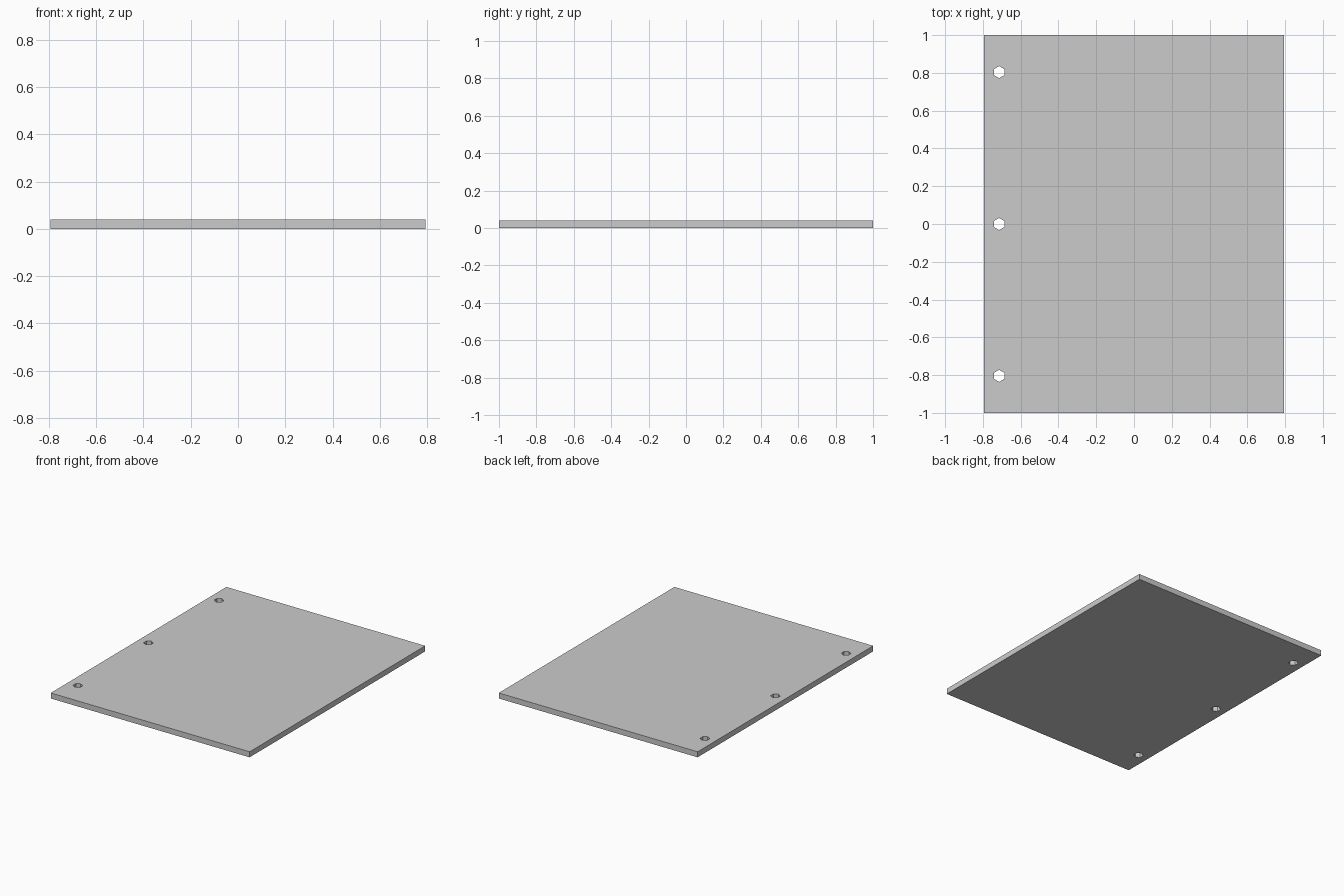
import bpy, math

if "Cube" in bpy.data.objects:
    bpy.data.objects.remove(bpy.data.objects["Cube"])

HALF_X, HALF_Y, THICK = 0.793, 1.0, 0.04
HOLE_X, HOLE_R, HOLE_PITCH = -0.714, 0.032, 0.804

curve = bpy.data.curves.new("punched_panel", 'CURVE')
curve.dimensions = '2D'
curve.fill_mode = 'BOTH'
curve.extrude = THICK / 2


def add_loop(points):
    spline = curve.splines.new('POLY')
    spline.points.add(len(points) - 1)
    for p, (x, y) in zip(spline.points, points):
        p.co = (x, y, 0, 1)
    spline.use_cyclic_u = True


# Rectangular outline
add_loop([(-HALF_X, -HALF_Y), (HALF_X, -HALF_Y), (HALF_X, HALF_Y), (-HALF_X, HALF_Y)])

# Three six-sided holes along the left edge
for i in (-1, 0, 1):
    angles = [math.radians(90 + 60 * k) for k in range(6)]
    add_loop([(HOLE_X + HOLE_R * math.cos(a), i * HOLE_PITCH + HOLE_R * math.sin(a))
              for a in angles])

panel = bpy.data.objects.new("punched_panel", curve)
panel.location.z = THICK / 2
bpy.context.collection.objects.link(panel)

# Turn the extruded profile into a clean flat-shaded mesh
bpy.context.view_layer.objects.active = panel
panel.select_set(True)
bpy.ops.object.convert(target='MESH')
panel = bpy.context.object
weld = panel.modifiers.new("weld", 'WELD')
weld.merge_threshold = 0.0005
bpy.ops.object.shade_flat()
